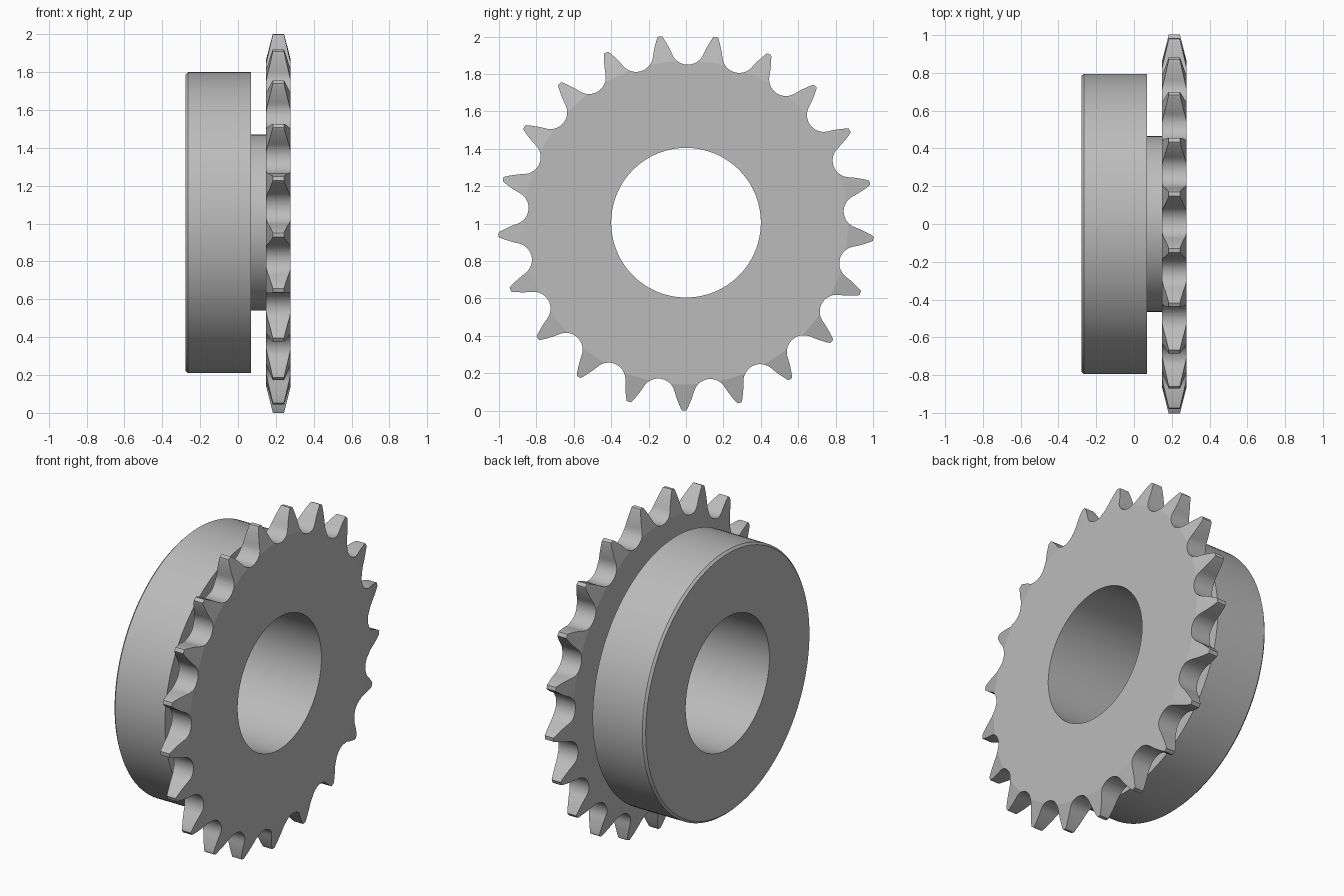
import bpy, bmesh
from math import sin, cos, pi, radians
from mathutils import Vector

TEETH = 21
AXLE_Z = 1.005          # height of the axis, which runs along x
TIP_R = 1.005
BORE_R = 0.4
BACK, FRONT = 0.149, 0.278

cube = bpy.data.objects.get("Cube")
if cube:
    bpy.data.objects.remove(cube, do_unlink=True)

steel = bpy.data.materials.new("grey steel")
steel.use_nodes = True
grey = (0.5, 0.5, 0.5, 1)
steel.diffuse_color = grey
steel.node_tree.nodes["Principled BSDF"].inputs["Base Color"].default_value = grey


def point(x, r, a):
    """Point at radius r and angle a (from the top) around the axle."""
    return Vector((x, r * sin(a), AXLE_Z + r * cos(a)))


def make_object(name, bm):
    bmesh.ops.recalc_face_normals(bm, faces=bm.faces)
    mesh = bpy.data.meshes.new(name)
    bm.to_mesh(mesh)
    bm.free()
    mesh.materials.append(steel)
    obj = bpy.data.objects.new(name, mesh)
    bpy.context.collection.objects.link(obj)
    return obj


def lathe(name, profile, closed=True, steps=144):
    """Revolve (x, radius) points around the axle."""
    bm = bmesh.new()
    rings = [[bm.verts.new(point(x, r, 2 * pi * i / steps)) for i in range(steps)]
             for x, r in profile]
    pairs = list(zip(rings, rings[1:]))
    if closed:
        pairs.append((rings[-1], rings[0]))
    for a, b in pairs:
        for i in range(steps):
            j = (i + 1) % steps
            bm.faces.new((a[i], a[j], b[j], b[i]))
    return make_object(name, bm)


def smooth(obj):
    bpy.ops.object.select_all(action='DESELECT')
    obj.select_set(True)
    bpy.context.view_layer.objects.active = obj
    bpy.ops.object.shade_smooth_by_angle(angle=radians(11))


def gap_half():
    """Half of one tooth gap as (sideways, radial), from its floor to the tip."""
    seat_r, pitch_r, end, steps = 0.09, 0.935, radians(66), 10
    pts = [Vector((seat_r * sin(end * i / steps), pitch_r - seat_r * cos(end * i / steps)))
           for i in range(steps + 1)]
    # slightly convex flank, tangent to the roller seat
    start = pts[-1]
    tip_a = pi / TEETH - 0.016
    tip = Vector((TIP_R * sin(tip_a), TIP_R * cos(tip_a) - 0.006))
    ctrl = start + Vector((cos(end), sin(end))) * 0.05
    for i in range(1, 9):
        t = i / 8
        pts.append(start * (1 - t) ** 2 + ctrl * 2 * t * (1 - t) + tip * t * t)
    # softened corner
    corner = pi / TEETH - 0.011
    pts.append(Vector((TIP_R * sin(corner), TIP_R * cos(corner))))
    return pts


# Hub with neck and chamfered outer rim, open where it meets the sprocket
hub = lathe("hub", [(BACK, BORE_R), (-0.278, BORE_R), (-0.278, 0.782), (-0.265, 0.795),
                    (0.068, 0.795), (0.068, 0.465), (BACK, 0.465)], closed=False)
smooth(hub)

# Sprocket blank with tapered rim
taper_r, rim_r, taper = 0.865, 1.03, 0.041
sprocket = lathe("sprocket", [(BACK, BORE_R), (FRONT, BORE_R), (FRONT, taper_r),
                              (FRONT - taper, rim_r), (BACK + taper, rim_r), (BACK, taper_r)])

# Tooth outline, extruded as a solid that trims the blank
half = gap_half()
gap = [Vector((-p.x, p.y)) for p in reversed(half[1:])] + half
bm = bmesh.new()
outline = []
for k in range(TEETH):
    turn = 0.01 + 2 * pi * k / TEETH
    for p in gap:
        side = Vector((0, cos(turn), -sin(turn))) * p.x
        outline.append(bm.verts.new(point(BACK - 0.1, p.y, turn) + side))
face = bm.faces.new(outline)
grown = bmesh.ops.extrude_face_region(bm, geom=[face])
bmesh.ops.translate(bm, vec=(0.35, 0, 0),
                    verts=[v for v in grown["geom"] if isinstance(v, bmesh.types.BMVert)])
trimmer = make_object("tooth_trimmer", bm)
trimmer.hide_render = True

cut = sprocket.modifiers.new("teeth", 'BOOLEAN')
cut.operation = 'INTERSECT'
cut.solver = 'EXACT'
cut.object = trimmer
bpy.context.view_layer.update()
graph = bpy.context.evaluated_depsgraph_get()
toothed = bpy.data.meshes.new_from_object(sprocket.evaluated_get(graph))
sprocket.modifiers.clear()
sprocket.data = toothed
bpy.data.objects.remove(trimmer, do_unlink=True)
smooth(sprocket)
